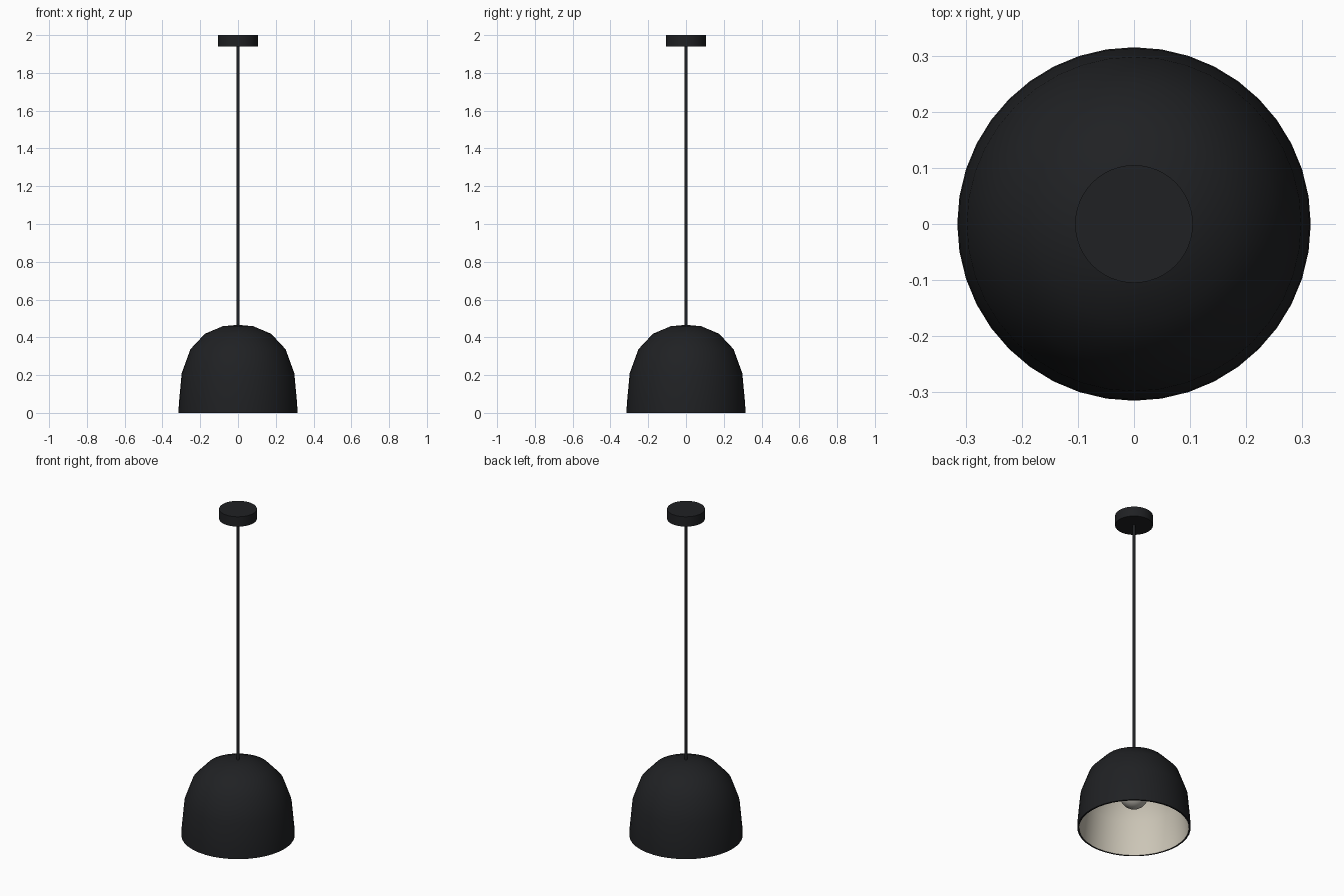
import bpy, bmesh, math

if "Cube" in bpy.data.objects:
    bpy.data.objects.remove(bpy.data.objects["Cube"])


def material(name, rgb):
    m = bpy.data.materials.new(name)
    m.diffuse_color = (*rgb, 1)
    m.use_nodes = True
    m.node_tree.nodes["Principled BSDF"].inputs["Base Color"].default_value = m.diffuse_color
    return m


BLACK = material("matte_black", (0.014, 0.015, 0.017))
CREAM = material("cream_lining", (0.60, 0.56, 0.47))
GLASS = material("bulb_glass", (0.50, 0.48, 0.43))


def lathe(name, profile, segs, mats, lining_from=None):
    """Revolve (radius, z) points about z; bands from lining_from on use slot 1."""
    bm = bmesh.new()
    rings = []
    for r, z in profile:
        if r == 0:
            rings.append([bm.verts.new((0, 0, z))] * segs)
        else:
            rings.append([bm.verts.new((r * math.cos(2 * math.pi * i / segs),
                                        r * math.sin(2 * math.pi * i / segs), z))
                          for i in range(segs)])
    for b, (lo, hi) in enumerate(zip(rings, rings[1:])):
        for i in range(segs):
            j = (i + 1) % segs
            quad = list(dict.fromkeys((lo[i], lo[j], hi[j], hi[i])))
            face = bm.faces.new(quad)
            if lining_from is not None and b >= lining_from:
                face.material_index = 1
    bmesh.ops.recalc_face_normals(bm, faces=bm.faces[:])
    me = bpy.data.meshes.new(name)
    bm.to_mesh(me)
    bm.free()
    for m in mats:
        me.materials.append(m)
    ob = bpy.data.objects.new(name, me)
    bpy.context.collection.objects.link(ob)
    bpy.ops.object.select_all(action='DESELECT')
    ob.select_set(True)
    bpy.context.view_layer.objects.active = ob
    bpy.ops.object.shade_smooth_by_angle(angle=math.radians(40))
    return ob


# Dome shade: black outer skin, thin rim, cream inner skin
outer = [(0, 0.466), (0.08, 0.459), (0.175, 0.419), (0.252, 0.337),
         (0.298, 0.21), (0.313, 0.05), (0.315, 0)]
inner = [(0.305, 0), (0.303, 0.05), (0.288, 0.208), (0.244, 0.331),
         (0.169, 0.41), (0.077, 0.449), (0, 0.456)]
lathe("shade", outer + inner, 40, [BLACK, CREAM], lining_from=len(outer))

# Hanging rod and ceiling canopy
lathe("rod", [(0, 0.45), (0.008, 0.45), (0.008, 1.95), (0, 1.95)], 16, [BLACK])
lathe("canopy", [(0, 1.94), (0.105, 1.94), (0.105, 2), (0, 2)], 48, [BLACK])

# Lamp holder and round bulb inside the shade
lathe("socket", [(0, 0.27), (0.04, 0.27), (0.04, 0.453), (0, 0.453)], 24, [BLACK])
bulb = [(0.08 * math.sin(math.pi * k / 12), 0.21 - 0.08 * math.cos(math.pi * k / 12))
        for k in range(1, 12)]
lathe("bulb", [(0, 0.13)] + bulb + [(0, 0.29)], 24, [GLASS])
